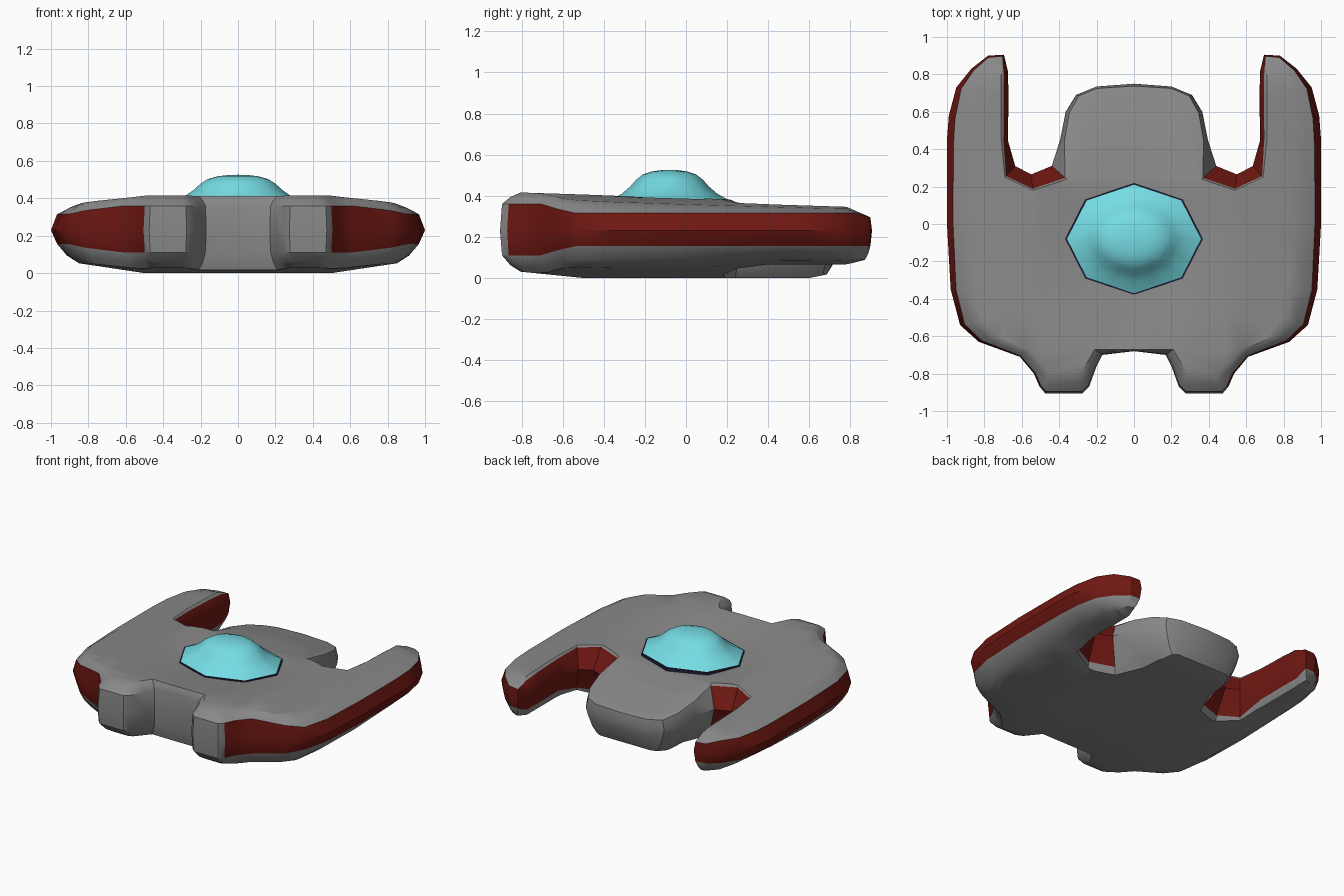
import bpy, bmesh, math
from mathutils import Vector

if "Cube" in bpy.data.objects:
    bpy.data.objects.remove(bpy.data.objects["Cube"])


def material(name, rgb):
    m = bpy.data.materials.new(name)
    m.diffuse_color = (*rgb, 1)
    m.use_nodes = True
    m.node_tree.nodes["Principled BSDF"].inputs["Base Color"].default_value = m.diffuse_color
    return m


GREY = material("hull_grey", (0.25, 0.25, 0.25))
RED = material("trim_red", (0.16, 0.009, 0.006))
CYAN = material("canopy_cyan", (0.18, 0.72, 0.78))
DARK = material("rim_dark", (0.015, 0.015, 0.04))


def finish(name, bm, mats, angle):
    bmesh.ops.recalc_face_normals(bm, faces=bm.faces)
    me = bpy.data.meshes.new(name)
    bm.to_mesh(me)
    bm.free()
    for m in mats:
        me.materials.append(m)
    ob = bpy.data.objects.new(name, me)
    bpy.context.collection.objects.link(ob)
    bpy.context.view_layer.objects.active = ob
    ob.select_set(True)
    bpy.ops.object.shade_smooth_by_angle(angle=math.radians(angle))
    ob.select_set(False)
    return ob


def bridge(bm, a, b):
    n = len(a)
    return [bm.faces.new((a[i], a[(i + 1) % n], b[(i + 1) % n], b[i])) for i in range(n)]


# Half outline of the hull: widest rim (x, y) and inset deck edge (x, y)
HALF = [
    (0, .75, 0, .685), (.2, .735, .2, .685), (.31, .69, .235, .665),       # nose
    (.365, .6, .27, .57), (.395, .45, .28, .43),
    (.44, .31, .36, .24), (.55, .265, .54, .18), (.635, .31, .69, .25),    # notch
    (.675, .45, .71, .45), (.67, .68, .71, .68), (.675, .82, .71, .8),     # prong
    (.695, .905, .73, .87), (.78, .9, .77, .855), (.87, .83, .81, .79),
    (.95, .73, .83, .7), (.99, .58, .84, .5), (1, .45, .845, .25),
    (1, 0, .85, 0), (.98, -.35, .85, -.35), (.93, -.54, .82, -.52),        # flank
    (.83, -.63, .75, -.6), (.61, -.71, .57, -.67),
    (.535, -.8, .46, -.78), (.505, -.87, .44, -.8), (.475, -.905, .42, -.805),  # engine
    (.275, -.905, .31, -.805), (.24, -.87, .28, -.79), (.2, -.76, .25, -.74),
    (.17, -.7, .21, -.67), (0, -.68, 0, -.672),
]
N = len(HALF)


def band(i):
    """Half height of the side band and how far its edges lean inward."""
    if 5 <= i <= 7:
        return .18, .9          # notch
    if 8 <= i <= 10:
        return .12, .6          # inner prong wall
    if 11 <= i <= 19:
        return .08, .22         # outer flank
    return (.125, .1) if i > 20 else (.1, .2)


def z_top(x, y):
    z = .39 - .032 * y - .09 * max(0, abs(x) - .5) - .4 * max(0, y - .78)
    z -= .045 * max(0, 1 - (x * x + (y + .1) ** 2) / .3)   # dish under the canopy
    if abs(x) < .45:
        z -= .22 * max(0, y - .22)  # nose droops
    return z


def z_bottom(x, y):
    z = .15 * max(0, abs(x) - .5) + .1 * max(0, -y - .5)
    if abs(x) > .5:
        return z + .035 * min(1, max(0, (y - .1) / .3)) + .2 * max(0, y - .78)
    return z + .2 * max(0, y - .6)


def ring_point(i, t, z):
    a, b, c, d = HALF[i]
    return (a + (c - a) * t, b + (d - b) * t, z)


# Hull: stacked rings between bottom deck, side band and top deck
bm = bmesh.new()
order = [(i, 1) for i in range(N)] + [(i, -1) for i in range(N - 2, 0, -1)]
rings = []
for level in range(7):
    ring = []
    for i, s in order:
        h, lean = band(i)
        c, d = HALF[i][2:]
        top, bot = z_top(c, d), z_bottom(c, d)
        lo, hi = max(.235 - h, bot + .02), min(.235 + h, top - .012)
        mid = .19 if i < 4 else .23
        soft = lean + (1 - lean) * .45
        t, z = [(1, -1), (soft, lo * .4 + bot * .6), (lean, lo), (0, mid),
                (lean, hi), (soft, hi * .4 + top * .6), (1, 1)][level]
        x, y, z = ring_point(i, t, z)
        ring.append(bm.verts.new((x * s, y, z)))
    rings.append(ring)
for level in range(6):
    for k, f in enumerate(bridge(bm, rings[level], rings[level + 1])):
        i, j = order[k][0], order[(k + 1) % len(order)][0]
        f.material_index = int(level in (2, 3) and 5 <= min(i, j) and max(i, j) <= 23)

# Deck caps: filled flat, sliced into a grid, then curved
bmesh.ops.triangulate(bm, faces=[bm.faces.new(rings[0]), bm.faces.new(rings[-1])])


def cap_faces():
    return [f for f in bm.faces if all(abs(v.co.z) > .99 for v in f.verts)]


cuts = [((x, 0, 0), (1, 0, 0)) for x in (-.7, -.5, -.25, 0, .25, .5, .7)]
cuts += [((0, y, 0), (0, 1, 0)) for y in (-.5, -.3, -.1, .1, .22, .4, .6, .78)]
for co, no in cuts:
    fs = cap_faces()
    geom = set(fs) | {e for f in fs for e in f.edges} | {v for f in fs for v in f.verts}
    bmesh.ops.bisect_plane(bm, geom=list(geom), dist=1e-4, plane_co=Vector(co), plane_no=Vector(no))
for v in bm.verts:
    if abs(v.co.z) > .99:
        v.co.z = (z_top if v.co.z > 0 else z_bottom)(v.co.x, v.co.y)
finish("hull", bm, [GREY, RED], 32)

# Canopy: octagonal flange flowing into a round dome
RX, RY, CY = .358, .29, -.08


def canopy_ring(bm, r, z, octagon):
    ring = []
    for k in range(16):
        a = k * math.pi / 8
        q = r * (1 - octagon * (1 - math.cos(math.pi / 8)) * (k % 2))
        ring.append(bm.verts.new((math.cos(a) * q * RX, CY + math.sin(a) * q * RY, z)))
    return ring


bm = bmesh.new()
PROFILE = [(1, .378, 1), (.8, .41, 1), (.66, .445, .8), (.56, .478, .5),
           (.45, .503, .2), (.3, .518, 0), (.15, .524, 0)]
loops = [canopy_ring(bm, *p) for p in PROFILE]
for a, b in zip(loops, loops[1:]):
    bridge(bm, a, b)
tip = bm.verts.new((0, CY, .526))
for k in range(16):
    bm.faces.new((loops[-1][k], loops[-1][(k + 1) % 16], tip))
finish("canopy", bm, [CYAN], 60)

# Dark rim under the canopy
bm = bmesh.new()
low, high = canopy_ring(bm, 1.03, .33, 1), canopy_ring(bm, 1.03, .376, 1)
bridge(bm, low, high)
bm.faces.new(low)
bm.faces.new(high)
finish("canopy_rim", bm, [DARK], 30)
